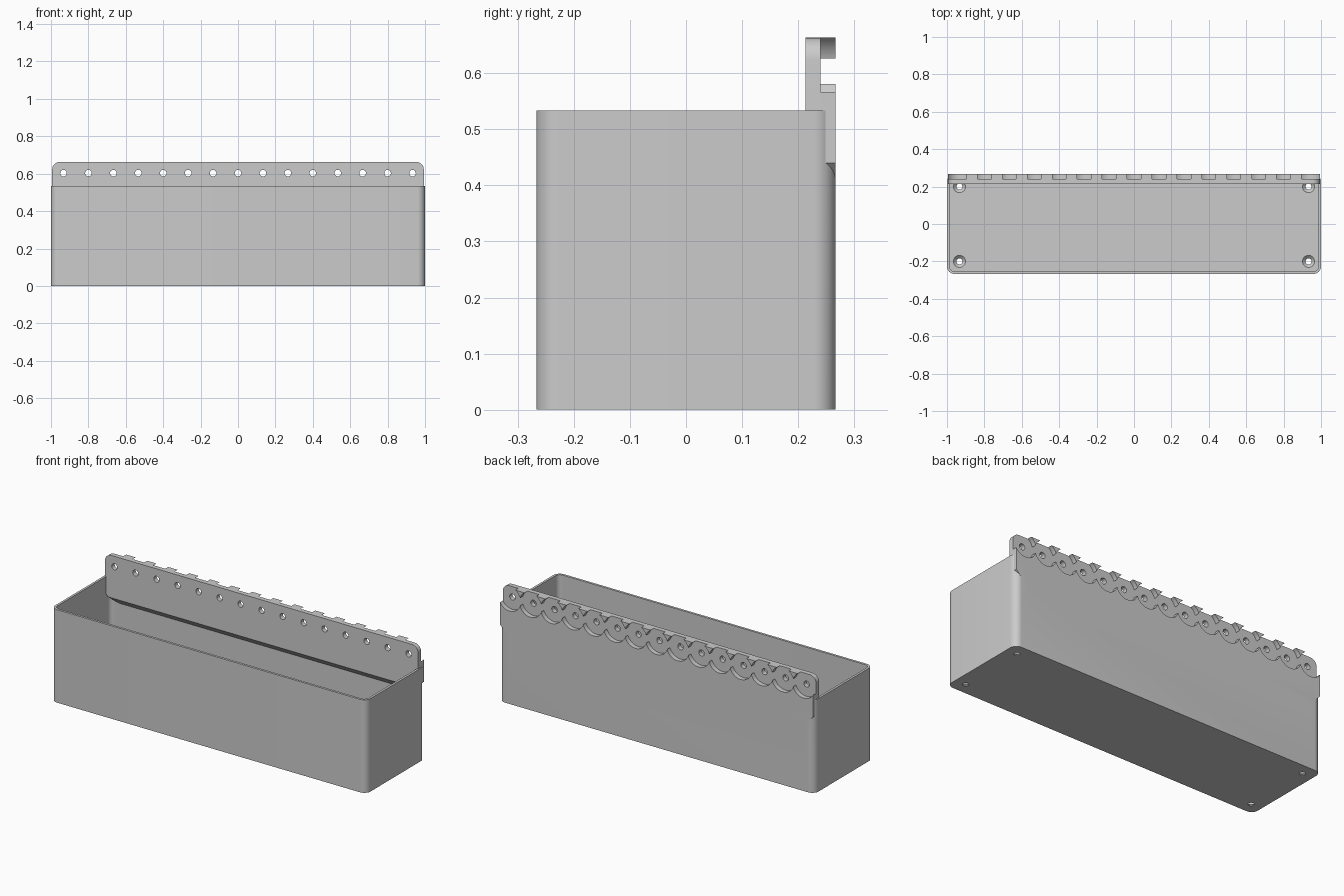
import bpy, bmesh
from math import sin, cos, pi, radians
from mathutils import Vector

cube = bpy.data.objects.get("Cube")
if cube:
    bpy.data.objects.remove(cube, do_unlink=True)

HALF_X, HALF_Y, RIM = 1.0, 0.2667, 0.533
WALL, FLOOR, RADIUS = 0.0133, 0.02, 0.04
RAIL_X, RAIL_TOP, RAIL_FRONT, STEP_Y = 0.9933, 0.663, 0.2133, 0.24
PITCH, COUNT, HOLE_Z = 0.1333, 15, 0.603
hole_xs = [(i - COUNT // 2) * PITCH for i in range(COUNT)]

grey = bpy.data.materials.new("light grey plastic")
grey.use_nodes = True
grey.diffuse_color = (0.6, 0.6, 0.6, 1)
grey.node_tree.nodes["Principled BSDF"].inputs["Base Color"].default_value = grey.diffuse_color


def arc(cx, cy, r, start, end, steps):
    angles = [radians(start + (end - start) * i / steps) for i in range(steps + 1)]
    return [(cx + r * cos(a), cy + r * sin(a)) for a in angles]


def circle(cx, cy, r, steps=32):
    return arc(cx, cy, r, 0, 360, steps)[:-1]


def rounded_rect(hx, hy, r):
    x, y = hx - r, hy - r
    return (arc(x, y, r, 0, 90, 10) + arc(-x, y, r, 90, 180, 10)
            + arc(-x, -y, r, 180, 270, 10) + arc(x, -y, r, 270, 360, 10))


def prisms(name, outlines, axis, low, high):
    """Extrude closed outlines along an axis into one mesh object."""
    place = {"x": lambda p, d: (d, p[0], p[1]),
             "y": lambda p, d: (p[0], d, p[1]),
             "z": lambda p, d: (p[0], p[1], d)}[axis]
    bm = bmesh.new()
    for outline in outlines:
        face = bm.faces.new([bm.verts.new(place(p, low)) for p in outline])
        geom = bmesh.ops.extrude_face_region(bm, geom=[face], use_keep_orig=True)["geom"]
        shift = Vector(place((0, 0), high - low))
        bmesh.ops.translate(bm, vec=shift, verts=[g for g in geom if isinstance(g, bmesh.types.BMVert)])
    return finish(name, bm)


def finish(name, bm):
    bmesh.ops.recalc_face_normals(bm, faces=bm.faces)
    mesh = bpy.data.meshes.new(name)
    bm.to_mesh(mesh)
    bm.free()
    mesh.materials.append(grey)
    obj = bpy.data.objects.new(name, mesh)
    bpy.context.collection.objects.link(obj)
    return obj


def activate(obj):
    bpy.ops.object.select_all(action='DESELECT')
    obj.select_set(True)
    bpy.context.view_layer.objects.active = obj


def combine(obj, other, operation):
    """Apply a boolean and remove the helper object."""
    other.hide_render = True
    mod = obj.modifiers.new(operation, 'BOOLEAN')
    mod.operation, mod.solver, mod.object = operation, 'EXACT', other
    activate(obj)
    bpy.ops.object.modifier_apply(modifier=mod.name)
    bpy.data.objects.remove(other, do_unlink=True)


# Open tub with rounded corners
tub = prisms("planter_bin", [rounded_rect(HALF_X, HALF_Y, RADIUS)], "z", 0, RIM)
inner = rounded_rect(HALF_X - WALL, HALF_Y - WALL, RADIUS - WALL)
combine(tub, prisms("cavity", [inner], "z", FLOOR, 0.8), 'DIFFERENCE')

# Countersunk screw holes in the floor
corners = [(sx * 0.9333, sy * 0.2) for sx in (-1, 1) for sy in (-1, 1)]
bm = bmesh.new()
for x, y in corners:
    cone = bmesh.ops.create_cone(bm, cap_ends=True, segments=32, radius1=0.016, radius2=0.034, depth=0.018)
    bmesh.ops.translate(bm, vec=(x, y, 0.0125), verts=cone["verts"])
combine(tub, finish("countersinks", bm), 'DIFFERENCE')
combine(tub, prisms("floor_holes", [circle(x, y, 0.016) for x, y in corners], "z", -0.1, 0.1), 'DIFFERENCE')

# Hanging rail: side profile trimmed by a front outline with rounded top and sloped lower ends
section = [(RAIL_FRONT, RAIL_TOP), (HALF_Y, RAIL_TOP), (HALF_Y, 0.373), (0.26, 0.373), (RAIL_FRONT, 0.42)]
rail = prisms("hanging_rail", [section], "x", -1.1, 1.1)
top = RAIL_TOP - RADIUS
outline = (arc(RAIL_X - RADIUS, top, RADIUS, 0, 90, 10) + arc(RADIUS - RAIL_X, top, RADIUS, 90, 180, 10)
           + [(-RAIL_X, 0.44), (-0.91, 0.357), (0.91, 0.357), (RAIL_X, 0.44)])
combine(rail, prisms("rail_outline", [outline], "y", 0.1, 0.4), 'INTERSECT')

# Round seats behind the holes leave scallops below and pointed tabs above
for start in (0, 1):
    seats = [circle(x, HOLE_Z, 0.0705, 48) for x in hole_xs[start::2]]
    combine(rail, prisms("seats", seats, "y", STEP_Y, 0.4), 'DIFFERENCE')
holes = [circle(x, HOLE_Z, 0.0175, 24) for x in hole_xs]
combine(rail, prisms("rail_holes", holes, "y", 0.1, 0.4), 'DIFFERENCE')

combine(tub, rail, 'UNION')
activate(tub)
bpy.ops.object.shade_smooth_by_angle(angle=radians(30))
